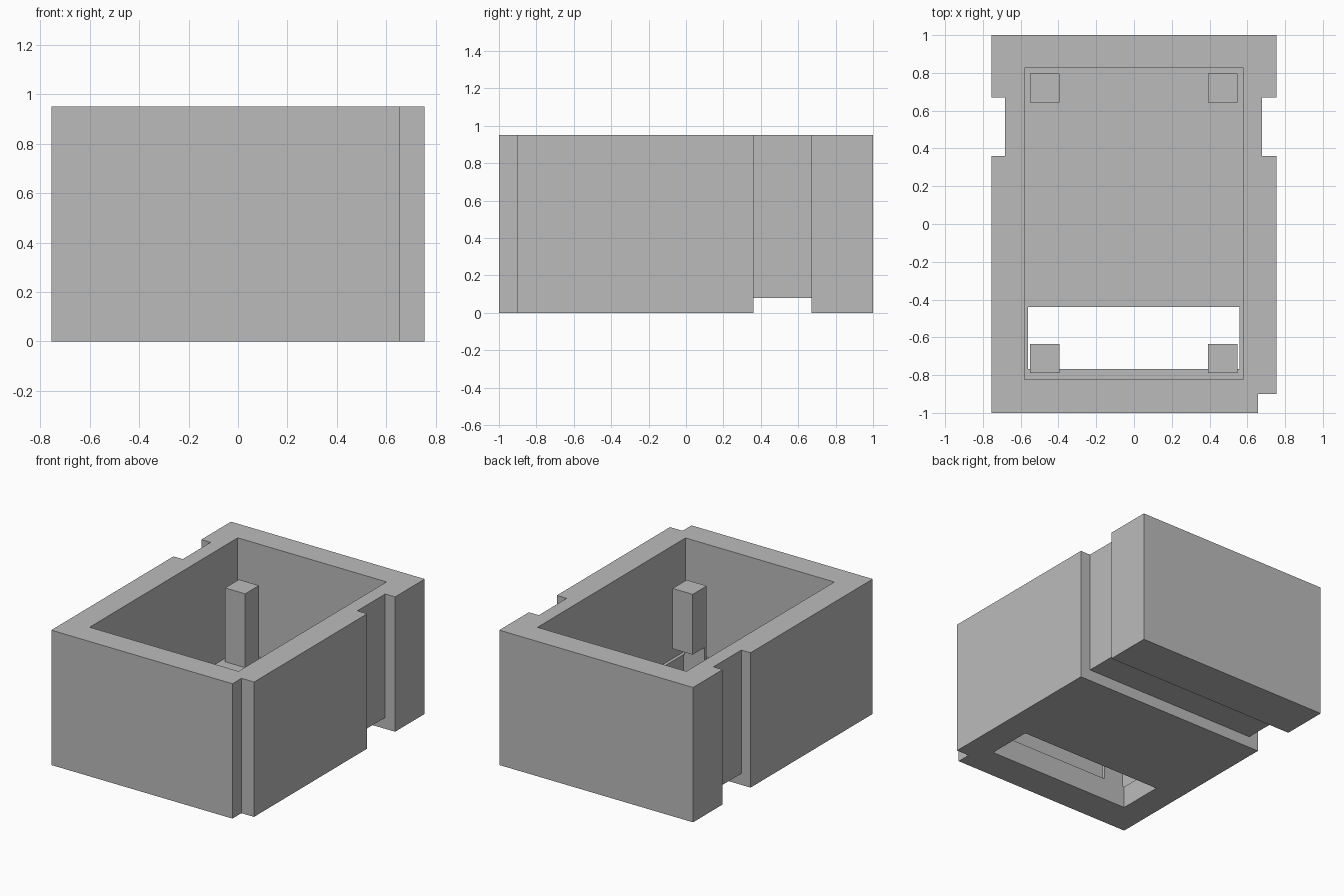
import bpy
import bmesh

cube = bpy.data.objects.get("Cube")
if cube:
    bpy.data.objects.remove(cube, do_unlink=True)

grey = bpy.data.materials.new("plain_grey")
grey.use_nodes = True
grey.diffuse_color = (0.5, 0.5, 0.5, 1)
grey.node_tree.nodes["Principled BSDF"].inputs["Base Color"].default_value = (0.5, 0.5, 0.5, 1)

HEIGHT, FLOOR, POST_TOP = 0.95, 0.155, 0.675


def box(name, x, y, z):
    """Box from its (min, max) range along each axis."""
    bm = bmesh.new()
    bmesh.ops.create_cube(bm, size=1)
    for v in bm.verts:
        v.co = [r[int(c > 0)] for r, c in zip((x, y, z), v.co)]
    mesh = bpy.data.meshes.new(name)
    bm.to_mesh(mesh)
    bm.free()
    mesh.materials.append(grey)
    obj = bpy.data.objects.new(name, mesh)
    bpy.context.collection.objects.link(obj)
    return obj


def combine(target, other, operation):
    mod = target.modifiers.new(other.name, 'BOOLEAN')
    mod.object = other
    mod.operation = operation
    mod.solver = 'EXACT'
    other.hide_render = True
    other.hide_set(True)


# Outer block, hollowed from the top
housing = box("housing", (-0.755, 0.755), (-1, 1), (0, HEIGHT))
combine(housing, box("cavity_cutter", (-0.58, 0.58), (-0.823, 0.825), (FLOOR, 1.2)), 'DIFFERENCE')

# Corner posts, sunk slightly into the floor
for side, x in (("right", (-0.55, -0.394)), ("left", (0.392, 0.548))):
    for end, y in (("front", (-0.79, -0.634)), ("back", (0.642, 0.796))):
        post = box(f"{end}_{side}_post", x, y, (FLOOR - 0.05, POST_TOP))
        combine(housing, post, 'UNION')

# Floor slot, which also undercuts the front posts
combine(housing, box("slot_cutter", (-0.56, 0.558), (-0.768, -0.44), (-0.2, 0.25)), 'DIFFERENCE')

# Strap channel: a groove up each side and across the underside
channel = (0.36, 0.67)
combine(housing, box("right_groove_cutter", (-1, -0.683), channel, (-0.2, 1.2)), 'DIFFERENCE')
combine(housing, box("left_groove_cutter", (0.678, 1), channel, (-0.2, 1.2)), 'DIFFERENCE')
combine(housing, box("bottom_groove_cutter", (-1.1, 1.1), channel, (-0.3, 0.08)), 'DIFFERENCE')

# Notched front left corner
combine(housing, box("corner_cutter", (0.657, 1), (-1.2, -0.9), (-0.2, 1.2)), 'DIFFERENCE')

# Bake the cuts and remove the helpers
bpy.context.view_layer.update()
graph = bpy.context.evaluated_depsgraph_get()
result = bpy.data.meshes.new_from_object(housing.evaluated_get(graph))
helpers = [m.object for m in housing.modifiers]
housing.modifiers.clear()
housing.data = result
for helper in helpers:
    bpy.data.objects.remove(helper, do_unlink=True)
